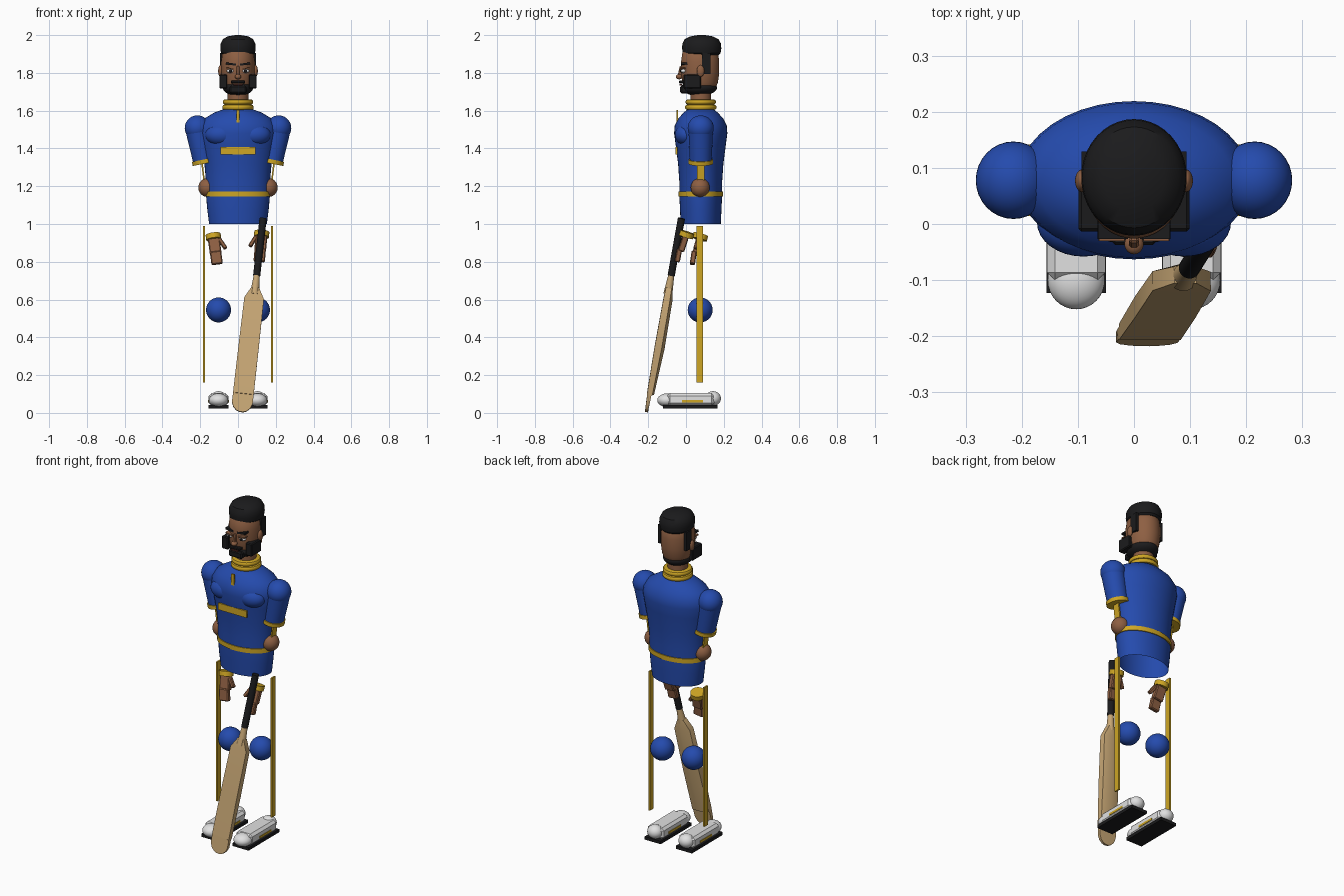
import bpy, bmesh, math
from mathutils import Matrix, Vector

if "Cube" in bpy.data.objects:
    bpy.data.objects.remove(bpy.data.objects["Cube"])


def material(name, *rgb):
    m = bpy.data.materials.new(name)
    m.use_nodes = True
    m.diffuse_color = (*rgb, 1)
    m.node_tree.nodes["Principled BSDF"].inputs["Base Color"].default_value = (*rgb, 1)
    return m


BLUE = material("jersey blue", .018, .07, .42)
GOLD = material("gold trim", .62, .38, .018)
SKIN = material("skin", .27, .115, .055)
BLACK = material("hair and rubber black", .011, .011, .012)
WHITE = material("shoe white", .75, .75, .75)
WOOD = material("willow wood", .58, .39, .18)
MOUTH = material("mouth brown", .09, .025, .02)
CY = .078  # depth of the body axis


def finish(name, bm, mat, matrix=None):
    if matrix:
        bm.transform(matrix)
    bmesh.ops.recalc_face_normals(bm, faces=bm.faces)
    for f in bm.faces:
        f.smooth = True
    for e in bm.edges:
        e.smooth = e.calc_face_angle(3) < .6
    mesh = bpy.data.meshes.new(name)
    bm.to_mesh(mesh)
    bm.free()
    mesh.materials.append(mat)
    ob = bpy.data.objects.new(name, mesh)
    bpy.context.collection.objects.link(ob)
    return ob


def place(loc, size=(1, 1, 1), rot=0, axis='Y'):
    return Matrix.Translation(loc) @ Matrix.Rotation(rot, 4, axis) @ Matrix.Diagonal((*size, 1))


def ball(name, mat, loc, radii):
    bm = bmesh.new()
    bmesh.ops.create_uvsphere(bm, u_segments=32, v_segments=20, radius=1)
    return finish(name, bm, mat, place(loc, radii))


def box(name, mat, loc, size, rot=0, axis='Y', frame=Matrix(), bevel=0):
    bm = bmesh.new()
    bmesh.ops.create_cube(bm, size=1)
    bm.transform(place(loc, size, rot, axis))
    if bevel:
        bmesh.ops.bevel(bm, geom=bm.edges[:], offset=bevel, segments=1, affect='EDGES')
    return finish(name, bm, mat, frame)


def skin_rings(name, mat, rings, frame=Matrix(), caps=(True, True)):
    """Join rings of points into one surface."""
    bm = bmesh.new()
    rows = [[bm.verts.new(p) for p in ring] for ring in rings]
    n = len(rows[0])
    for a, b in zip(rows, rows[1:]):
        for i in range(n):
            bm.faces.new((a[i], a[(i + 1) % n], b[(i + 1) % n], b[i]))
    for row, wanted in zip((rows[0], rows[-1]), caps):
        if wanted:
            bm.faces.new(row)
    return finish(name, bm, mat, frame)


def ellipse_loft(name, mat, profile, cy=CY, frame=Matrix(), caps=(True, True)):
    angles = [math.tau * i / 40 for i in range(40)]
    rings = [[(rx * math.cos(a), cy + ry * math.sin(a), z) for a in angles]
             for z, rx, ry in profile]
    return skin_rings(name, mat, rings, frame, caps)


def along(start, end):
    """Frame at start whose -z axis points to end."""
    d = Vector(end) - Vector(start)
    q = Vector((0, 0, -1)).rotation_difference(d)
    return Matrix.Translation(start) @ q.to_matrix().to_4x4()


def tube(name, mat, frame, z0, z1, r0, r1):
    return ellipse_loft(name, mat, [(z0, r0, r0), (z1, r1, r1)], 0, frame)


# Jersey, open at the hem
ellipse_loft("jersey", BLUE, [
    (1.0, .153, .106), (1.08, .163, .11), (1.15, .169, .113), (1.22, .169, .113),
    (1.32, .178, .12), (1.42, .196, .133), (1.48, .207, .141), (1.52, .203, .138),
    (1.56, .175, .118), (1.59, .125, .09), (1.61, .07, .065)], caps=(False, True))
ellipse_loft("waistband", GOLD, [(1.145, .174, .118), (1.172, .174, .118)])
box("chest_panel", GOLD, (0, -.05, 1.388), (.186, .009, .04))
box("placket", GOLD, (0, -.047, 1.565), (.018, .009, .075))

# Collar and neck
for z, r in ((1.618, .07), (1.646, .067)):
    ellipse_loft("collar_ring", GOLD,
                 [(z + .014 * math.sin(a), r + .014 * math.cos(a), r + .014 * math.cos(a))
                  for a in (-1.5, -.9, -.3, .3, .9, 1.5)])
ellipse_loft("neck", SKIN, [(1.58, .055, .055), (1.72, .055, .055)])

# Head, hair and beard
ellipse_loft("head", SKIN, [
    (1.69, .05, .06), (1.715, .07, .08), (1.75, .083, .094), (1.8, .089, .101),
    (1.86, .089, .101), (1.91, .082, .094), (1.95, .055, .06)], .075)
ellipse_loft("hair_cap", BLACK, [
    (1.895, .08, .09), (1.905, .09, .1), (1.93, .094, .104), (1.955, .092, .102),
    (1.978, .08, .09), (1.993, .055, .06), (2.0, .015, .02)], .083)
ball("beard", BLACK, (0, .07, 1.722), (.081, .094, .044))
box("goatee", BLACK, (0, -.008, 1.712), (.09, .045, .04), bevel=.008)
box("moustache", BLACK, (0, -.022, 1.752), (.076, .03, .016), bevel=.004)
box("mouth", MOUTH, (0, -.028, 1.737), (.045, .012, .008))
ball("nose_tip", SKIN, (0, -.036, 1.78), (.017, .018, .014))
box("nose_bridge", SKIN, (0, -.026, 1.807), (.017, .026, .055), -.2, 'X', bevel=.004)

# Bat, built down its own axis from the top of the grip
bat = along((.133, -.024, 1.03), (.018, -.207, .01))
tube("bat_grip", BLACK, bat, 0, -.31, .019, .019)
tube("bat_neck", WOOD, bat, -.31, -.41, .016, .024)
blade = [(.375, .02, .016, .014, .02), (.435, .052, .019, .016, .03),
         (.7, .054, .02, .018, .034), (.95, .055, .016, .013, .022),
         (.951, .055, .014, .008, .009), (1.0, .055, .012, .007, .008),
         (1.025, .045, .011, .006, .007), (1.042, .027, .01, .006, .007),
         (1.048, .01, .01, .006, .007)]
skin_rings("bat_blade", WOOD, [
    [(-w, -f, -d), (w, -f, -d), (w, b, -d), (0, ridge, -d), (-w, b, -d)]
    for d, w, f, b, ridge in blade], bat)

# Paired parts
for side, s in (("left", 1), ("right", -1)):
    # Face
    box(side + "_jaw_beard", BLACK, (s * .078, .033, 1.754), (.042, .092, .075), bevel=.005)
    box(side + "_sideburn", BLACK, (s * .085, .107, 1.85), (.018, .045, .11))
    ball(side + "_ear", SKIN, (s * .093, .077, 1.81), (.012, .02, .031))
    ball(side + "_eye", WHITE, (s * .04, -.013, 1.81), (.02, .016, .01))
    ball(side + "_iris", BLACK, (s * .04, -.027, 1.81), (.008, .005, .008))
    box(side + "_eyelid", SKIN, (s * .04, -.016, 1.823), (.046, .028, .007), -s * .12)
    box(side + "_brow", BLACK, (s * .038, -.01, 1.847), (.054, .034, .011), -s * .12)

    # Chest, shoulder and sleeve
    ball(side + "_chest", BLUE, (s * .09, .003, 1.472), (.083, .061, .058))
    ball(side + "_shoulder", BLUE, (s * .215, CY, 1.508), (.067, .069, .067))
    arm = along((s * .215, CY, 1.508), (s * .178, CY, 1.325))
    tube(side + "_sleeve", BLUE, arm, 0, -.18, .065, .058)
    tube(side + "_cuff", GOLD, arm, -.17, -.192, .064, .064)
    box(side + "_arm_piping", GOLD, (s * .184, CY, 1.268), (.008, .042, .125), s * .12)
    ball(side + "_elbow", SKIN, (s * .16, CY - .003, 1.193), (.05, .05, .05))

    # Hand: the left one follows the bat
    hand = (along((.125, .002, .945), (.112, -.045, .8)) if s > 0
            else along((-.13, .075, .932), (-.11, .035, .785)))
    tube(side + "_wristband", GOLD, hand, .014, -.014, .04, .04)
    box(side + "_palm", SKIN, (0, 0, -.05), (.062, .034, .085), frame=hand, bevel=.005)
    box(side + "_fingers", SKIN, (0, -.006, -.118), (.06, .028, .07), .12, 'X', hand, .005)
    box(side + "_thumb", SKIN, (-s * .042, -.006, -.045), (.02, .024, .065), s * .45, 'Y',
        hand, .004)

    # Leg stripe and knee
    box(side + "_leg_stripe", GOLD, (s * .18, .073, .575), (.009, .034, .83))
    ball(side + "_knee", BLUE, (s * .103, .075, .545), (.066, .066, .066))

    # Shoe
    x = s * .103
    box(side + "_sole", BLACK, (x, .022, .032), (.106, .29, .018))
    box(side + "_shoe", WHITE, (x, .025, .071), (.104, .25, .066), bevel=.014)
    ball(side + "_toe", WHITE, (x, -.1, .067), (.051, .052, .036))
    ball(side + "_heel", WHITE, (x, .143, .076), (.044, .042, .039))
    for edge in (-1, 1):
        box(side + "_shoe_stripe", GOLD, (x + edge * .052, .035, .062), (.006, .11, .013))
